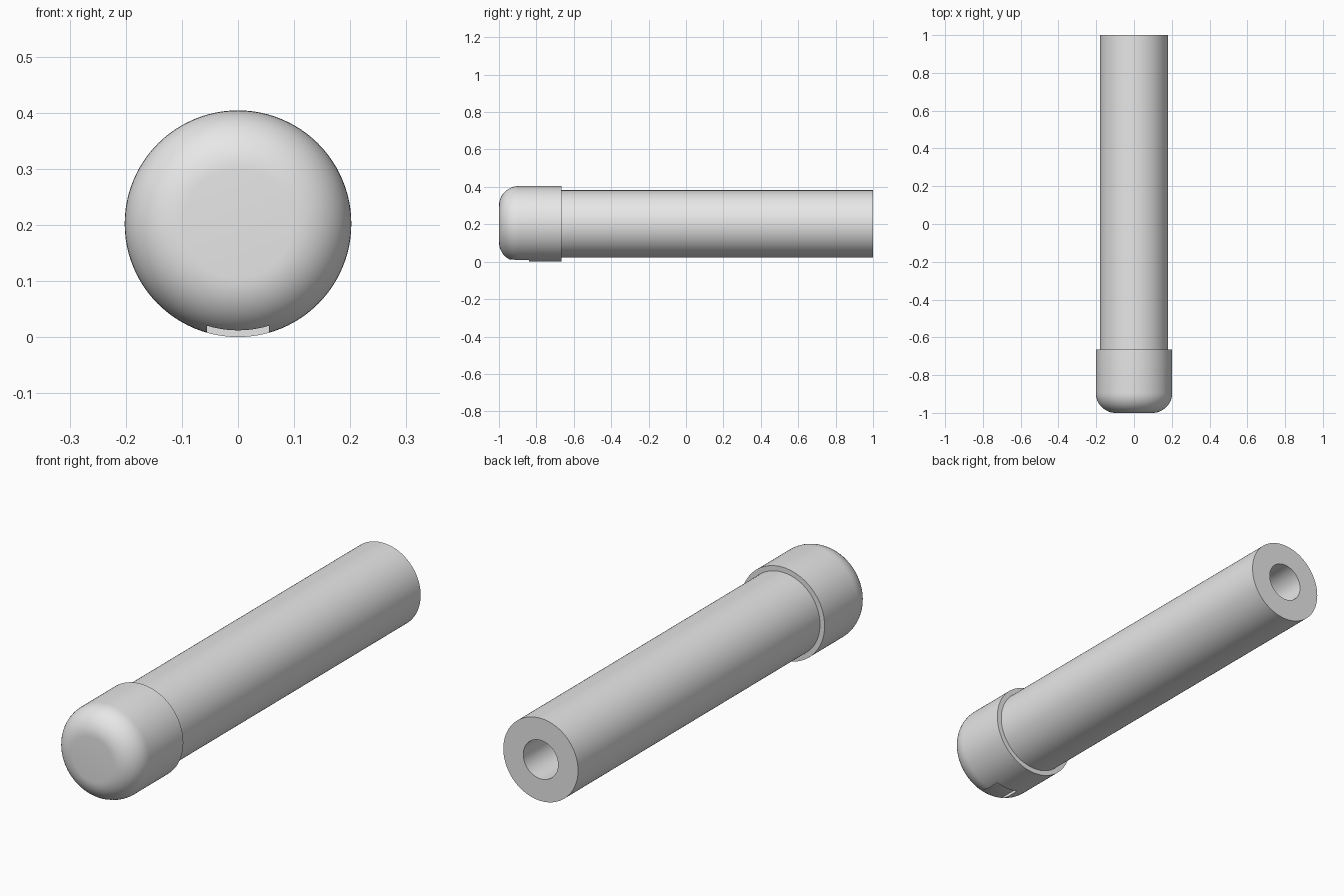
import bpy, bmesh, math

if "Cube" in bpy.data.objects:
    bpy.data.objects.remove(bpy.data.objects["Cube"])

AXIS_Z = 0.202
CAP_R, TUBE_R, BORE_R = 0.202, 0.18, 0.084
JOINT_Y, FILLET = -0.665, 0.105

grey = bpy.data.materials.new("light grey")
grey.use_nodes = True
grey.diffuse_color = (0.8, 0.8, 0.8, 1)
grey.node_tree.nodes["Principled BSDF"].inputs["Base Color"].default_value = grey.diffuse_color


def finish(name, bm):
    bmesh.ops.remove_doubles(bm, verts=bm.verts, dist=1e-5)
    bmesh.ops.recalc_face_normals(bm, faces=bm.faces)
    mesh = bpy.data.meshes.new(name)
    bm.to_mesh(mesh)
    bm.free()
    mesh.materials.append(grey)
    obj = bpy.data.objects.new(name, mesh)
    obj.location.z = AXIS_Z
    bpy.context.collection.objects.link(obj)
    return obj


def lathe(name, profile, steps=96):
    """Revolve (radius, y) points around the long axis."""
    bm = bmesh.new()
    verts = [bm.verts.new((r, y, 0)) for r, y in profile]
    edges = [bm.edges.new(pair) for pair in zip(verts, verts[1:])]
    bmesh.ops.spin(bm, geom=verts + edges, cent=(0, 0, 0), axis=(0, 1, 0),
                   angle=math.tau, steps=steps, use_merge=True)
    return finish(name, bm)


def select_only(obj):
    bpy.ops.object.select_all(action="DESELECT")
    obj.select_set(True)
    bpy.context.view_layer.objects.active = obj


# Tube with a round bore open at the back
tube = lathe("tube", [(0, -0.66), (BORE_R, -0.66), (BORE_R, 1), (TUBE_R, 1),
                      (TUBE_R, JOINT_Y - 0.01), (0, JOINT_Y - 0.01)])

# Rounded end cap
arc = [i / 12 * math.pi / 2 for i in range(13)]
rim = [(CAP_R - FILLET + FILLET * math.sin(a), -1 + FILLET - FILLET * math.cos(a))
       for a in arc]
cap = lathe("end_cap", [(0, -1)] + rim + [(CAP_R, JOINT_Y), (0, JOINT_Y)])

# Shallow notch under the cap, with a floor concentric to the cap
xs = [-0.055 + 0.011 * i for i in range(11)]
outline = [(x, -math.sqrt(0.19 ** 2 - x * x)) for x in xs] + [(0.055, -0.3), (-0.055, -0.3)]
bm = bmesh.new()
face = bm.faces.new([bm.verts.new((x, -1.1, z)) for x, z in outline])
side = bmesh.ops.extrude_face_region(bm, geom=[face])
bmesh.ops.translate(bm, vec=(0, 0.26, 0),
                    verts=[v for v in side["geom"] if isinstance(v, bmesh.types.BMVert)])
cutter = finish("notch_cutter", bm)
cutter.hide_render = True

cut = cap.modifiers.new("notch", "BOOLEAN")
cut.operation = "DIFFERENCE"
cut.solver = "EXACT"
cut.object = cutter
select_only(cap)
bpy.ops.object.modifier_apply(modifier=cut.name)
bpy.data.objects.remove(cutter)

# Smooth round surfaces, sharp rims
for obj in (tube, cap):
    select_only(obj)
    bpy.ops.object.shade_smooth_by_angle(angle=math.radians(30))
